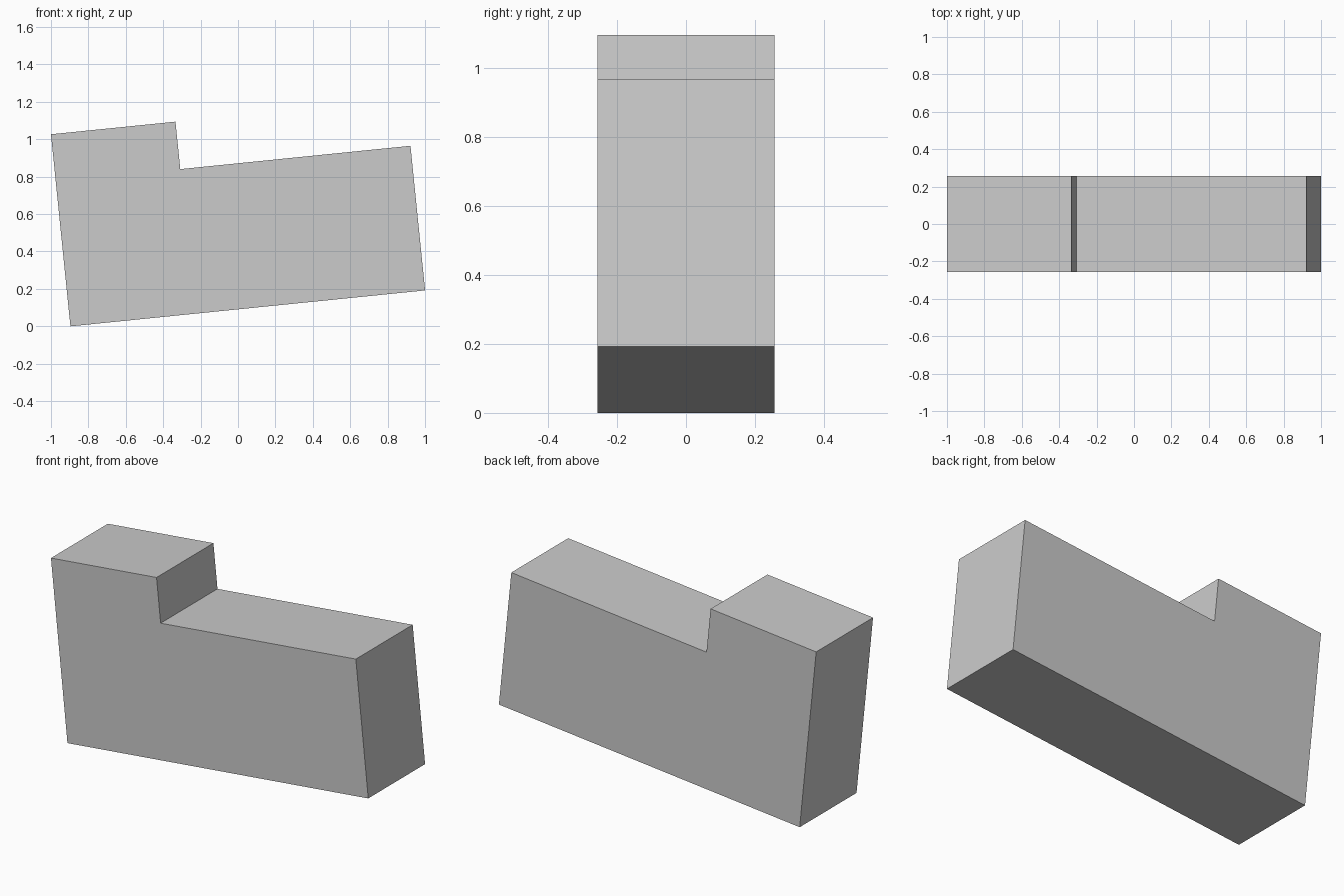
import bpy, bmesh
from math import radians
from mathutils import Matrix

if "Cube" in bpy.data.objects:
    bpy.data.objects.remove(bpy.data.objects["Cube"])

LENGTH, HEIGHT, LOW_HEIGHT, STEP = 1.906, 1.032, 0.777, 0.669
HALF_WIDTH = 0.256
TILT = radians(5.78)

# Upright stepped profile, lower left corner at the origin
profile = [(0, 0), (LENGTH, 0), (LENGTH, LOW_HEIGHT),
           (STEP, LOW_HEIGHT), (STEP, HEIGHT), (0, HEIGHT)]

# Extrude the profile across the width
bm = bmesh.new()
face = bm.faces.new([bm.verts.new((x, -HALF_WIDTH, z)) for x, z in profile])
side = bmesh.ops.extrude_face_region(bm, geom=[face])
verts = [v for v in side["geom"] if isinstance(v, bmesh.types.BMVert)]
bmesh.ops.translate(bm, verts=verts, vec=(0, 2 * HALF_WIDTH, 0))

# Tilt the block onto its lower left edge
tilt = Matrix.Translation((-0.896, 0, 0)) @ Matrix.Rotation(-TILT, 4, 'Y')
bmesh.ops.transform(bm, matrix=tilt, verts=bm.verts)
bmesh.ops.recalc_face_normals(bm, faces=bm.faces)

mesh = bpy.data.meshes.new("stepped_block")
bm.to_mesh(mesh)
bm.free()
bpy.context.collection.objects.link(bpy.data.objects.new("stepped_block", mesh))
